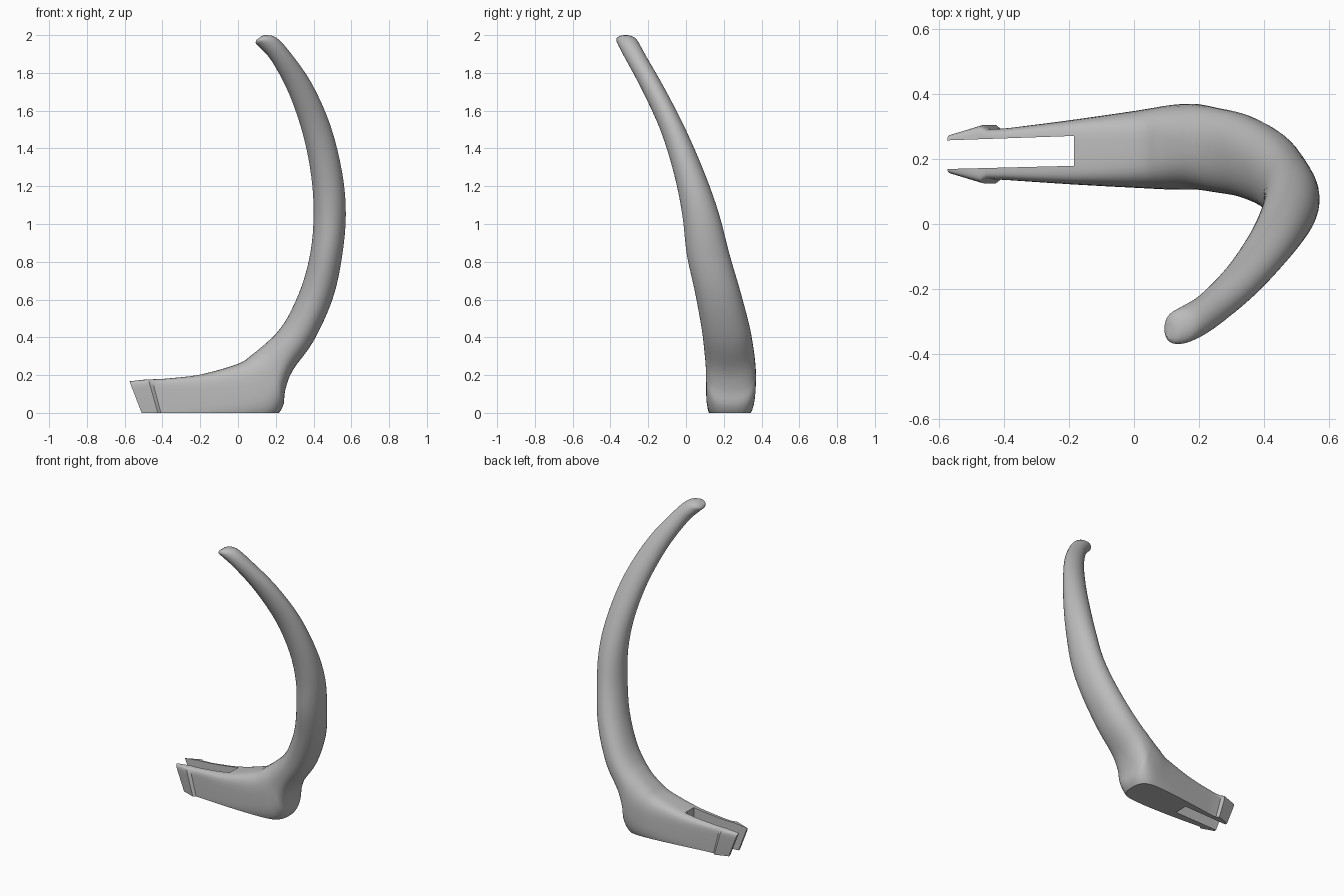
import bpy, bmesh, math
from mathutils import Vector

cube = bpy.data.objects.get("Cube")
if cube:
    bpy.data.objects.remove(cube, do_unlink=True)

mat = bpy.data.materials.new("plain grey")
mat.use_nodes = True
mat.diffuse_color = (0.5, 0.5, 0.5, 1)
mat.node_tree.nodes["Principled BSDF"].inputs["Base Color"].default_value = (0.5, 0.5, 0.5, 1)

# Sections: inner x, inner z, outer x, outer z, centre y, half width, squareness
PRONGS = [
    (-.575, .168, -.495, -.04, .215, .060, 8),
    (-.475, .178, -.413, -.04, .215, .090, 8),
    (-.455, .178, -.398, -.04, .215, .077, 8),
]
HORN = [
    (-.40, .18, -.35, -.04, .215, .080, 7),
    (-.20, .203, -.18, -.04, .221, .099, 5),
    (0, .26, .02, -.05, .230, .119, 3.5),
    (.07, .305, .17, -.035, .236, .130, 3),
    (.12, .345, .236, .03, .238, .132, 2.7),
    (.16, .38, .25, .12, .236, .131, 2.5),
    (.21, .43, .29, .225, .228, .130, 2.3),
    (.27, .52, .40, .38, .210, .127, 2.2),
    (.34, .68, .50, .60, .168, .120, 2.1),
    (.385, .86, .55, .82, .117, .113, 2),
    (.40, 1.05, .571, 1.05, .078, .098, 2),
    (.388, 1.25, .552, 1.27, .020, .082, 2),
    (.345, 1.47, .49, 1.52, -.067, .067, 2),
    (.27, 1.69, .39, 1.745, -.175, .060, 2),
    (.18, 1.86, .275, 1.91, -.268, .057, 2),
    (.115, 1.935, .205, 1.985, -.308, .056, 2),
    (.094, 1.957, .155, 2.0, -.320, .048, 2),
    (.098, 1.975, .125, 1.995, -.328, .026, 2),
]
SIDES, STEPS = 40, 4


def smooth_sections(rows):
    """Spline through the section values."""
    out = []
    for i in range(len(rows) - 1):
        quad = [rows[max(i - 1, 0)], rows[i], rows[i + 1], rows[min(i + 2, len(rows) - 1)]]
        for s in range(STEPS):
            t = s / STEPS
            out.append([
                b + t / 2 * (c - a + t * (2 * a - 5 * b + 4 * c - d + t * (3 * b - a - 3 * c + d)))
                for a, b, c, d in zip(*quad)])
    return out + [rows[-1]]


def power(value, e):
    return math.copysign(abs(value) ** (2 / e), value)


def ring(bm, row):
    px, pz, qx, qz, yc, half, e = row
    inner, outer = Vector((px, yc, pz)), Vector((qx, yc, qz))
    mid, up = (inner + outer) / 2, (inner - outer) / 2
    verts = []
    for k in range(SIDES):
        a = 2 * math.pi * (k + .5) / SIDES
        p = mid + up * power(math.sin(a), e)
        p.y += half * power(math.cos(a), e)
        verts.append(bm.verts.new(p))
    return verts


def finish(name, bm):
    bmesh.ops.recalc_face_normals(bm, faces=bm.faces)
    mesh = bpy.data.meshes.new(name)
    bm.to_mesh(mesh)
    bm.free()
    obj = bpy.data.objects.new(name, mesh)
    bpy.context.collection.objects.link(obj)
    mesh.materials.append(mat)
    return obj


# Curved body, lofted and trimmed flat at the foot
bm = bmesh.new()
rings = [ring(bm, r) for r in PRONGS + smooth_sections(HORN)]
for a, b in zip(rings, rings[1:]):
    for k in range(SIDES):
        n = (k + 1) % SIDES
        bm.faces.new((a[k], a[n], b[n], b[k]))
bm.faces.new(rings[0])
bm.faces.new(rings[-1])
bmesh.ops.bisect_plane(bm, geom=bm.verts[:] + bm.edges[:] + bm.faces[:], dist=1e-5,
                       plane_co=(0, 0, 0), plane_no=(0, 0, 1), clear_inner=True)
bmesh.ops.holes_fill(bm, edges=[e for e in bm.edges if e.is_boundary], sides=0)
body = finish("curved_horn", bm)

# Tapered slot between the two prongs
bm = bmesh.new()
outline = [(-.7, .166), (-.185, .179), (-.185, .271), (-.7, .253)]
face = bm.faces.new([bm.verts.new((x, y, -.1)) for x, y in outline])
top = bmesh.ops.extrude_face_region(bm, geom=[face])["geom"]
bmesh.ops.translate(bm, vec=(0, 0, .5), verts=[v for v in top if isinstance(v, bmesh.types.BMVert)])
cutter = finish("slot_cutter", bm)
cutter.hide_render = True
cutter.hide_set(True)

cut = body.modifiers.new("slot", 'BOOLEAN')
cut.operation = 'DIFFERENCE'
cut.solver = 'EXACT'
cut.object = cutter

bpy.context.view_layer.objects.active = body
body.select_set(True)
bpy.ops.object.modifier_apply(modifier="slot")
bpy.data.objects.remove(cutter, do_unlink=True)
bpy.ops.object.shade_smooth_by_angle(angle=math.radians(35))
